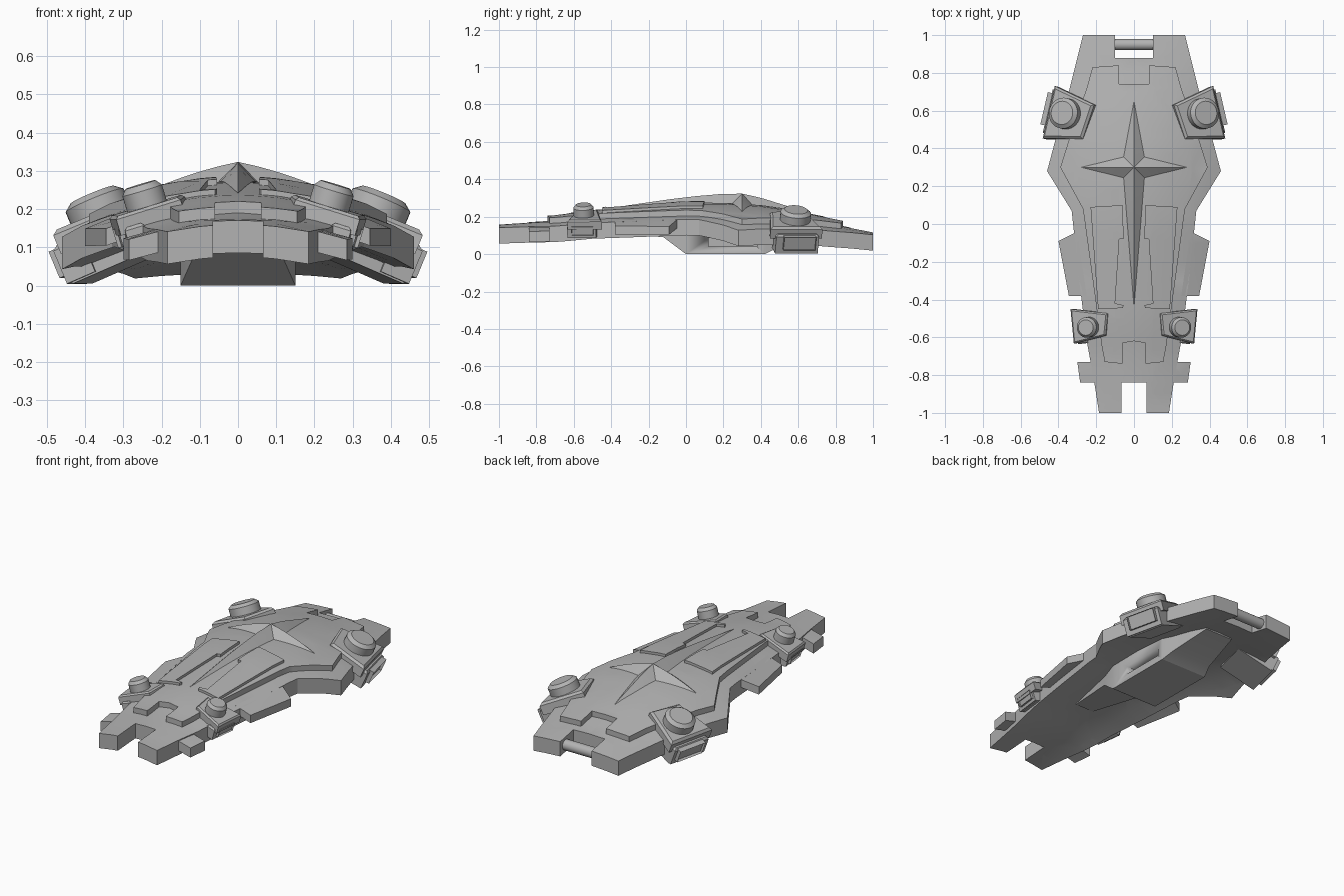
import bpy, bmesh, math
from mathutils import Matrix, Vector

cube = bpy.data.objects.get("Cube")
if cube:
    bpy.data.objects.remove(cube, do_unlink=True)

grey = bpy.data.materials.new("plain_grey")
GREY = (0.45, 0.45, 0.45, 1)
grey.use_nodes = True
grey.diffuse_color = GREY
grey.node_tree.nodes["Principled BSDF"].inputs["Base Color"].default_value = GREY

# Along the length: position, crown height, sideways curvature
SPINE = [(-1, .16, .55), (-.7, .18, .55), (-.5, .206, .55), (-.2, .228, .55), (0, .241, .53),
         (.2, .243, .52), (.4, .23, .52), (.6, .2, .48), (.8, .158, .36), (1, .118, .2)]


def surface(x, y):
    for (y0, z0, c0), (y1, z1, c1) in zip(SPINE, SPINE[1:]):
        if y <= y1 or y1 == 1:
            t = (y - y0) / (y1 - y0)
            break
    return z0 + (z1 - z0) * t - (c0 + (c1 - c0) * t) * x * x


def finish(bm, name):
    bmesh.ops.recalc_face_normals(bm, faces=bm.faces)
    mesh = bpy.data.meshes.new(name)
    bm.to_mesh(mesh)
    bm.free()
    ob = bpy.data.objects.new(name, mesh)
    bpy.context.collection.objects.link(ob)
    mesh.materials.append(grey)
    bpy.ops.object.select_all(action='DESELECT')
    ob.select_set(True)
    bpy.context.view_layer.objects.active = ob
    bpy.ops.object.shade_smooth_by_angle(angle=math.radians(25))
    return ob


def draped(name, outline, top, bottom):
    """Plate with a flat outline, bent to follow the shell surface."""
    bm = bmesh.new()
    face = bm.faces.new([bm.verts.new((x, y, 0)) for x, y in outline])
    face.normal_update()
    bmesh.ops.triangulate(bm, faces=[face])
    for axis, count in (((1, 0, 0), 5), ((0, 1, 0), 10)):
        for i in range(-count, count + 1):
            bmesh.ops.bisect_plane(bm, geom=bm.verts[:] + bm.edges[:] + bm.faces[:],
                                   plane_co=Vector(axis) * i / 10, plane_no=axis)
    upper = bm.verts[:]
    ext = bmesh.ops.extrude_face_region(bm, geom=bm.faces[:], use_keep_orig=True)
    lower = [g for g in ext["geom"] if isinstance(g, bmesh.types.BMVert)]
    for verts, offset in ((upper, top), (lower, bottom)):
        for v in verts:
            v.co.z = surface(v.co.x, v.co.y) + offset
    return finish(bm, name)


def mirrored(half):
    return half + [(-x, y) for x, y in reversed(half) if x > 0]


def pair(name, half, top, bottom):
    for side, s in (("left", 1), ("right", -1)):
        draped(f"{side}_{name}", [(s * x, y) for x, y in half][::s], top, bottom)


def prism(bm, outline, z0, z1, bevel=0.0):
    a = [bm.verts.new((x, y, z0)) for x, y in outline]
    b = [bm.verts.new((x, y, z1)) for x, y in outline]
    n = len(a)
    faces = [bm.faces.new(a[::-1]), bm.faces.new(b)]
    faces += [bm.faces.new((a[i], a[(i + 1) % n], b[(i + 1) % n], b[i])) for i in range(n)]
    if bevel:
        bmesh.ops.bevel(bm, geom=list(faces[1].edges), offset=bevel, segments=1, affect='EDGES')
    return faces


def box(bm, x0, x1, y0, y1, z0, z1, bevel=0.0):
    return prism(bm, [(x0, y0), (x1, y0), (x1, y1), (x0, y1)], z0, z1, bevel)


# Main shell with notches at both ends
draped("main_shell", mirrored([
    (0, -.84), (.065, -.84), (.065, -1), (.185, -1), (.21, -.84), (.25, -.62), (.29, -.3),
    (.33, .07), (.46, .28), (.415, .45), (.34, .72), (.27, 1), (.1, 1), (.1, .88), (0, .88)]),
    0, -.085)

# Raised centre plate
draped("centre_plate", mirrored([
    (0, -.62), (.06, -.63), (.06, -.74), (.155, -.73), (.17, -.65), (.27, .08), (.39, .3),
    (.34, .46), (.25, .72), (.22, .83), (.08, .84), (.08, .74), (0, .74)]), .03, -.01)

# Layered panels, side fins and front tabs
pair("panel", [(.055, -.43), (.06, -.445), (.19, -.45), (.23, .09), (.06, .1),
               (.055, -.08), (.078, -.08), (.1, -.42)], .044, .02)
pair("side_fin", [(.25, -.38), (.345, -.38), (.40, -.09), (.3, -.04)], 0, -.045)
pair("front_tab", [(.18, -.84), (.285, -.84), (.3, -.73), (.2, -.73)], -.005, -.06)

# Rod across the rear notch
bm = bmesh.new()
bmesh.ops.create_cone(bm, segments=24, radius1=.03, radius2=.03, depth=.24, cap_ends=True,
                      matrix=Matrix.Translation((0, .95, .08)) @ Matrix.Rotation(math.pi / 2, 4, 'Y'))
finish(bm, "rear_rod")

# Four-pointed star: each arm is a ridge that narrows and sinks to its tip
bm = bmesh.new()
hub, steps = Vector((0, .3)), 6
for tip in ((0, .65), (.28, .3), (0, -.44), (-.28, .3)):
    tip = Vector(tip)
    along = (tip - hub).normalized()
    across = Vector((-along.y, along.x))
    rows = []
    for i in range(steps + 1):
        t = i / steps
        row = []
        for side in (-1, 0, 1):
            p = (hub + (along + across * side) * .055 * abs(side)).lerp(tip, t)
            lift = .031 if side else .031 + .056 * (1 - t)
            row.append(bm.verts.new((*p, surface(*p) + lift)))
        rows.append(row)
    for a, b in zip(rows, rows[1:]):
        for j in (0, 1):
            bm.faces.new((a[j], a[j + 1], b[j + 1], b[j]))
bmesh.ops.remove_doubles(bm, verts=bm.verts, dist=.001)
finish(bm, "star")


# Clamps gripping the shell edge, each with a round stud and a framed socket
def clamp(name, centre, tilt, yaw, quad, k):
    for side, s in (("left", 1), ("right", -1)):
        bm = bmesh.new()
        prism(bm, quad, -.04 * k, .025, .012 * k)
        box(bm, .05 * k, .132 * k, -.125 * k, .11 * k, -.115 * k, -.01, .012 * k)
        box(bm, -.09 * k, .12 * k, -.115 * k, .11 * k, -.12 * k, -.09 * k)
        frame = box(bm, .1 * k, .153 * k, -.085 * k, .09 * k, -.09 * k, -.015 * k)
        outer = [f for f in frame if f.calc_center_median().x > .15 * k]
        bmesh.ops.inset_region(bm, faces=outer, thickness=.014 * k)
        bmesh.ops.translate(bm, verts=outer[0].verts[:], vec=(-.015 * k, 0, 0))
        for r0, r1, z0, z1 in ((.082, .082, .02, .068), (.082, .062, .068, .084)):
            bmesh.ops.create_cone(bm, segments=32, radius1=r0 * k, radius2=r1 * k,
                                  depth=z1 - z0, cap_ends=True,
                                  matrix=Matrix.Translation((.005 * k, 0, (z0 + z1) / 2)))
        bm.transform(Matrix.Diagonal((s, 1, 1, 1)) @ Matrix.Translation(centre)
                     @ Matrix.Rotation(math.radians(yaw), 4, 'Z')
                     @ Matrix.Rotation(math.radians(tilt), 4, 'Y'))
        finish(bm, f"{side}_{name}")


clamp("rear_clamp", (.345, .58, .162), 23, 13,
      [(.11, .13), (-.135, .08), (-.115, -.11), (.11, -.155)], 1)
clamp("front_clamp", (.228, -.545, .185), 17, -7,
      [(.095, .107), (-.107, .06), (-.08, -.055), (.1, -.077)], .66)

# Keel under the shell, tapering to both ends, with a slot in each side
bm = bmesh.new()
sections = [(-.42, .06, .12), (-.12, .11, .09), (0, .15, 0), (.42, .15, 0), (.48, .13, .03), (.72, .09, .08)]
loops = []
for y, w, z in sections:
    roof = surface(w, y) - .03
    loops.append([bm.verts.new(p) for p in ((-w, y, z), (w, y, z), (w, y, roof), (-w, y, roof))])
for a, b in zip(loops, loops[1:]):
    for i in range(4):
        j = (i + 1) % 4
        bm.faces.new((a[i], a[j], b[j], b[i]))
bm.faces.new(loops[0])
bm.faces.new(loops[-1][::-1])
keel = finish(bm, "keel")
bm = bmesh.new()
for s in (-1, 1):
    box(bm, s * .18 - .1, s * .18 + .1, .12, .38, .04, .085)
cutter = finish(bm, "slot_cutter")
cutter.hide_render = True
cutter.hide_viewport = True
cut = keel.modifiers.new("slot", 'BOOLEAN')
cut.object = cutter
cut.solver = 'EXACT'
